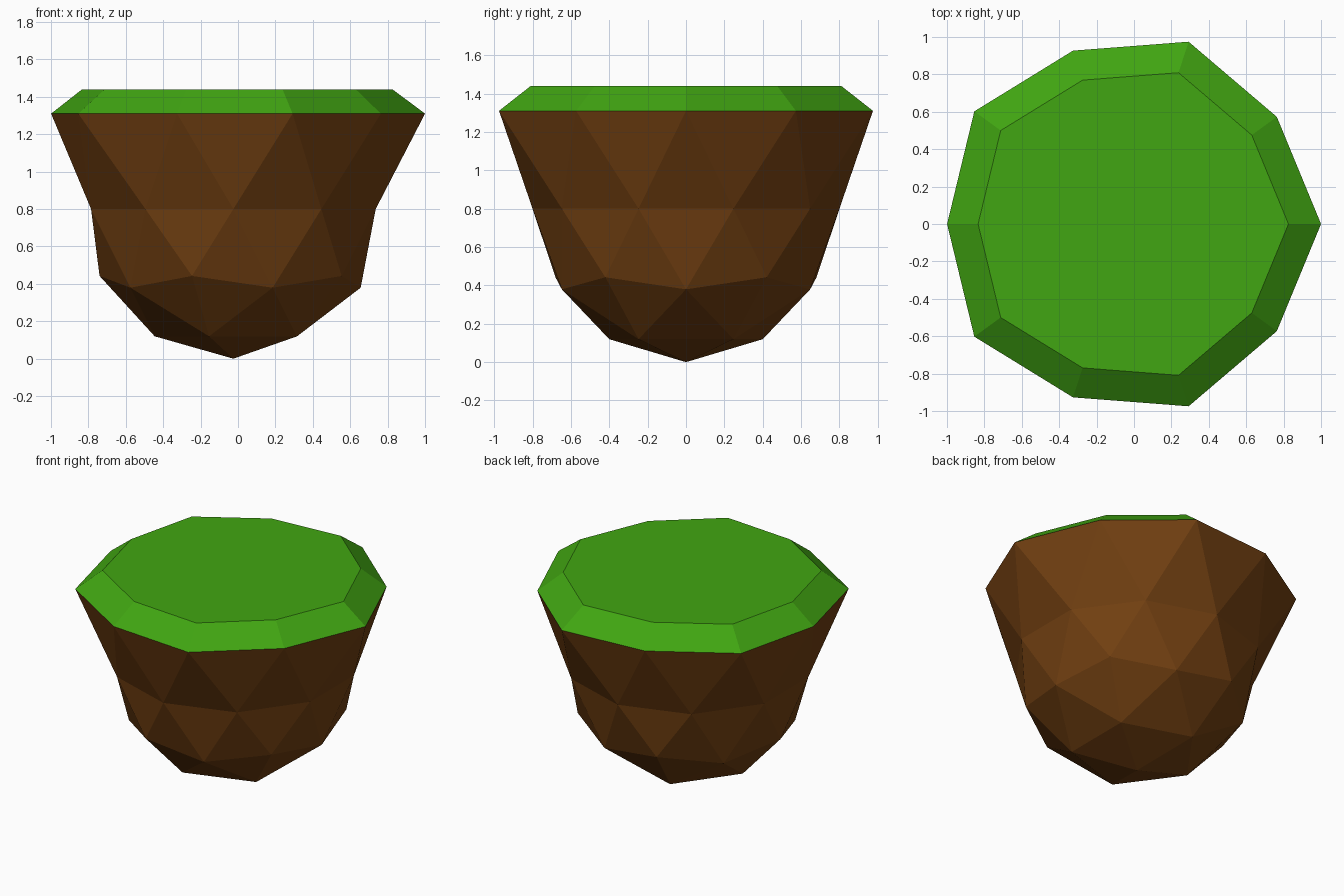
import bpy, bmesh
from mathutils import Vector

if "Cube" in bpy.data.objects:
    bpy.data.objects.remove(bpy.data.objects["Cube"])

R = 0.80          # radius of the rounded earth base
CX = -0.0247      # centring offset of the asymmetrical ball
RIM_Z, TOP_Z = 1.31, 1.44
RIM_SCALE = 1.0247 / 0.8944
TOP_SCALE = 0.83


def material(name, color):
    m = bpy.data.materials.new(name)
    m.diffuse_color = (*color, 1)
    m.use_nodes = True
    m.node_tree.nodes["Principled BSDF"].inputs["Base Color"].default_value = m.diffuse_color
    return m


def finish(bm, name, mat):
    bmesh.ops.recalc_face_normals(bm, faces=bm.faces)
    me = bpy.data.meshes.new(name)
    bm.to_mesh(me)
    bm.free()
    me.materials.append(mat)
    ob = bpy.data.objects.new(name, me)
    bpy.context.collection.objects.link(ob)
    return ob


earth = material("earth brown", (0.165, 0.050, 0.0055))
grass = material("grass green", (0.053, 0.38, 0.006))

# Earth: faceted ball, top removed, upper ring flattened and flared into a rim
bm = bmesh.new()
bmesh.ops.create_icosphere(bm, subdivisions=2, radius=1)
bmesh.ops.delete(bm, geom=[v for v in bm.verts if v.co.z > 0.7], context='VERTS')
for v in bm.verts:
    x, y, z = v.co
    if z > 0.2:
        v.co = (x * RIM_SCALE + CX, y * RIM_SCALE, RIM_Z)
    else:
        v.co = (x * R + CX, y * R, (z + 1) * R)
rim = [v.co.copy() for v in bm.verts if v.co.z > RIM_Z - 0.01]
finish(bm, "earth_base", earth)

# Grass: the same rim outline, raised and tapered to a flat lawn
bm = bmesh.new()
centre = Vector((CX, 0, 0))
flat = [p - centre for p in rim]
flat.sort(key=lambda p: Vector((1, 0)).angle_signed(p.xy))
low = [bm.verts.new((p.x + CX, p.y, RIM_Z)) for p in flat]
high = [bm.verts.new((p.x * TOP_SCALE + CX, p.y * TOP_SCALE, TOP_Z)) for p in flat]
n = len(low)
for i in range(n):
    j = (i + 1) % n
    bm.faces.new((low[i], low[j], high[j], high[i]))
bm.faces.new(high)
bm.faces.new(low[::-1])
finish(bm, "grass_cap", grass)
